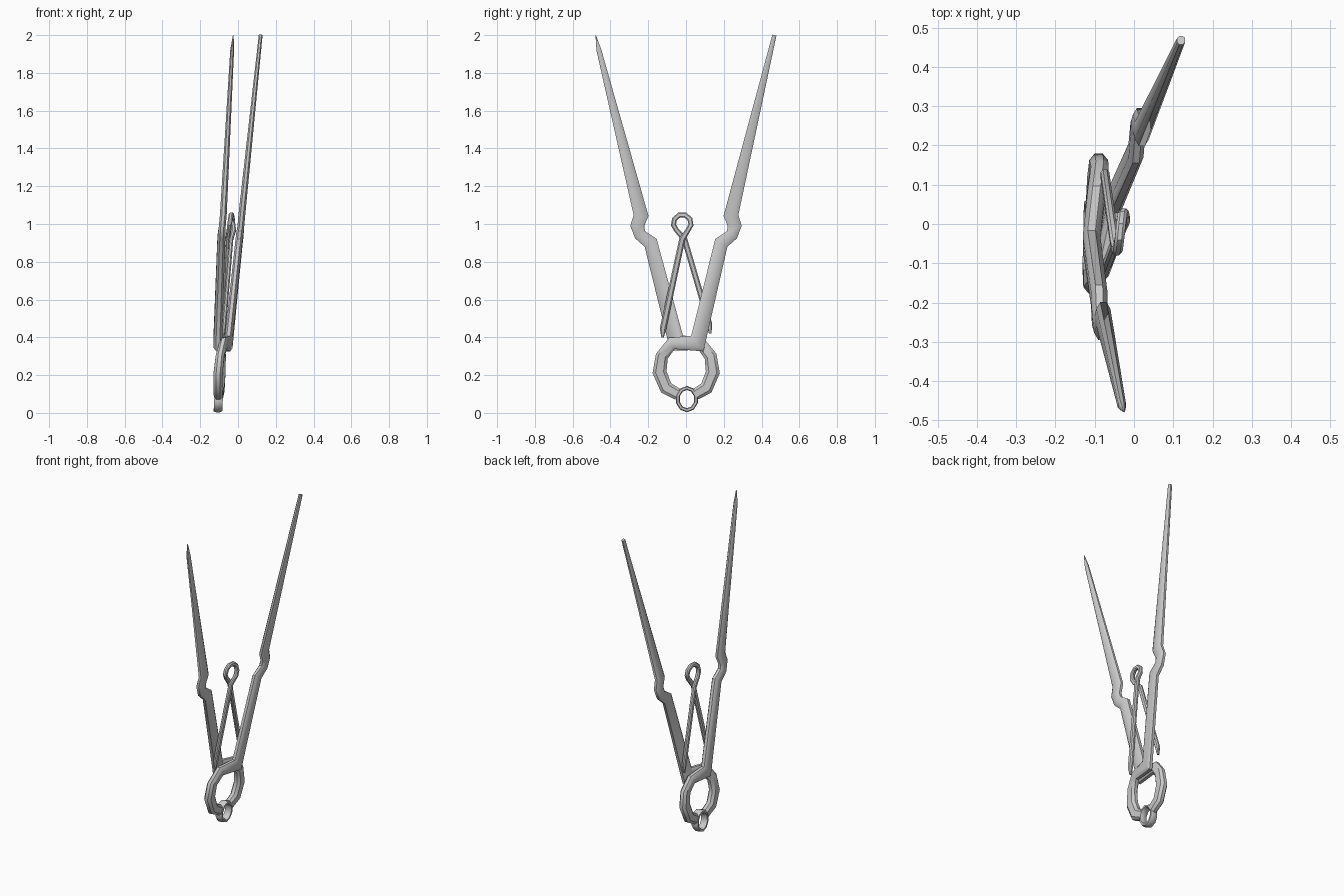
import bpy, bmesh, math
from mathutils import Vector

if "Cube" in bpy.data.objects:
    bpy.data.objects.remove(bpy.data.objects["Cube"])

# Chamfered rectangular section (in-plane, thickness), half-unit scale
SECTION = [(.5, .22), (.28, .5), (-.28, .5), (-.5, .22),
           (-.5, -.22), (-.28, -.5), (.28, -.5), (.5, -.22)]


def sweep(name, pts, closed=False):
    """Sweep the bar section along points (x, y, z, width, thickness)."""
    bm = bmesh.new()
    n = len(pts)
    pos = [Vector(p[:3]) for p in pts]
    rings = []
    for i, p in enumerate(pts):
        a = pos[i] - pos[i - 1] if (i or closed) else pos[1] - pos[0]
        b = pos[(i + 1) % n] - pos[i] if (i < n - 1 or closed) else a
        a = Vector((0, a.y, a.z)).normalized()
        b = Vector((0, b.y, b.z)).normalized()
        t = (a + b).normalized()
        side = Vector((0, -t.z, t.y))
        miter = 1 / max(t.dot(a), .7)
        rings.append([bm.verts.new(pos[i] + side * (u * p[3] * miter)
                                   + Vector((v * p[4], 0, 0)))
                      for u, v in SECTION])
    k = len(SECTION)
    for i in range(n if closed else n - 1):
        r, s = rings[i], rings[(i + 1) % n]
        for j in range(k):
            bm.faces.new((r[j], r[(j + 1) % k], s[(j + 1) % k], s[j]))
    if not closed:
        bm.faces.new(rings[0])
        bm.faces.new(rings[-1])
    bmesh.ops.recalc_face_normals(bm, faces=bm.faces)
    me = bpy.data.meshes.new(name)
    bm.to_mesh(me)
    bm.free()
    ob = bpy.data.objects.new(name, me)
    bpy.context.collection.objects.link(ob)
    bpy.ops.object.select_all(action='DESELECT')
    ob.select_set(True)
    bpy.context.view_layer.objects.active = ob
    bpy.ops.object.shade_smooth_by_angle(angle=math.radians(40))
    return ob


# Right arm continuing into the left half of the coil
right_half = [
    (.12, .468, 2.0, .022, .02),
    (.02, .238, 1.045, .075, .036),
    (.015, .258, .99, .07, .036),
    (.01, .243, .943, .062, .038),
    (.005, .187, .90, .072, .038),
    (-.05, .06, .367, .082, .042),
    (-.075, -.075, .368, .06, .042),
    (-.095, -.128, .30, .065, .045),
    (-.105, -.14, .215, .072, .048),
    (-.107, -.105, .132, .068, .048),
    (-.105, -.042, .098, .062, .045),
]
sweep("right_arm", right_half)

# Left arm with needle point, continuing into the right half of the coil
left_half = [
    (-.025, -.478, 2.0, .003, .004),
    (-.031, -.461, 1.92, .026, .02),
    (-.078, -.238, 1.045, .075, .036),
    (-.083, -.258, .99, .07, .036),
    (-.087, -.243, .943, .062, .04),
    (-.089, -.187, .90, .072, .042),
    (-.108, -.05, .37, .085, .045),
    (-.095, .082, .362, .06, .045),
    (-.087, .13, .30, .065, .045),
    (-.09, .142, .215, .072, .048),
    (-.095, .108, .132, .068, .048),
    (-.1, .05, .098, .062, .045),
]
sweep("left_arm", left_half)

# Small loop at the bottom of the coil
loop = []
for i in range(10):
    a = 2 * math.pi * i / 10 + math.pi / 2
    loop.append((-.103 + .1 * (.03 * math.sin(a)), .005 + .05 * math.cos(a),
                 .073 + .059 * math.sin(a), .02, .045))
sweep("bottom_loop", loop, closed=True)

# Inner spring: front leg, eye at the top, rear leg
spring = [(-.078, -.124, .398, .012, .012), (-.075, -.122, .445, .034, .022),
          (-.036, -.02, .92, .032, .022)]
for i in range(8):
    a = math.radians(-50 + i * 280 / 7)
    y = -.02 + .047 * math.cos(a)
    spring.append((-.022 - .026 * i / 7, y, 1.003 + .047 * math.sin(a), .026, .024))
spring += [(-.055, -.008, .92, .03, .022), (-.074, .124, .47, .03, .022),
           (-.076, .128, .42, .014, .012)]
sweep("inner_spring", spring)
